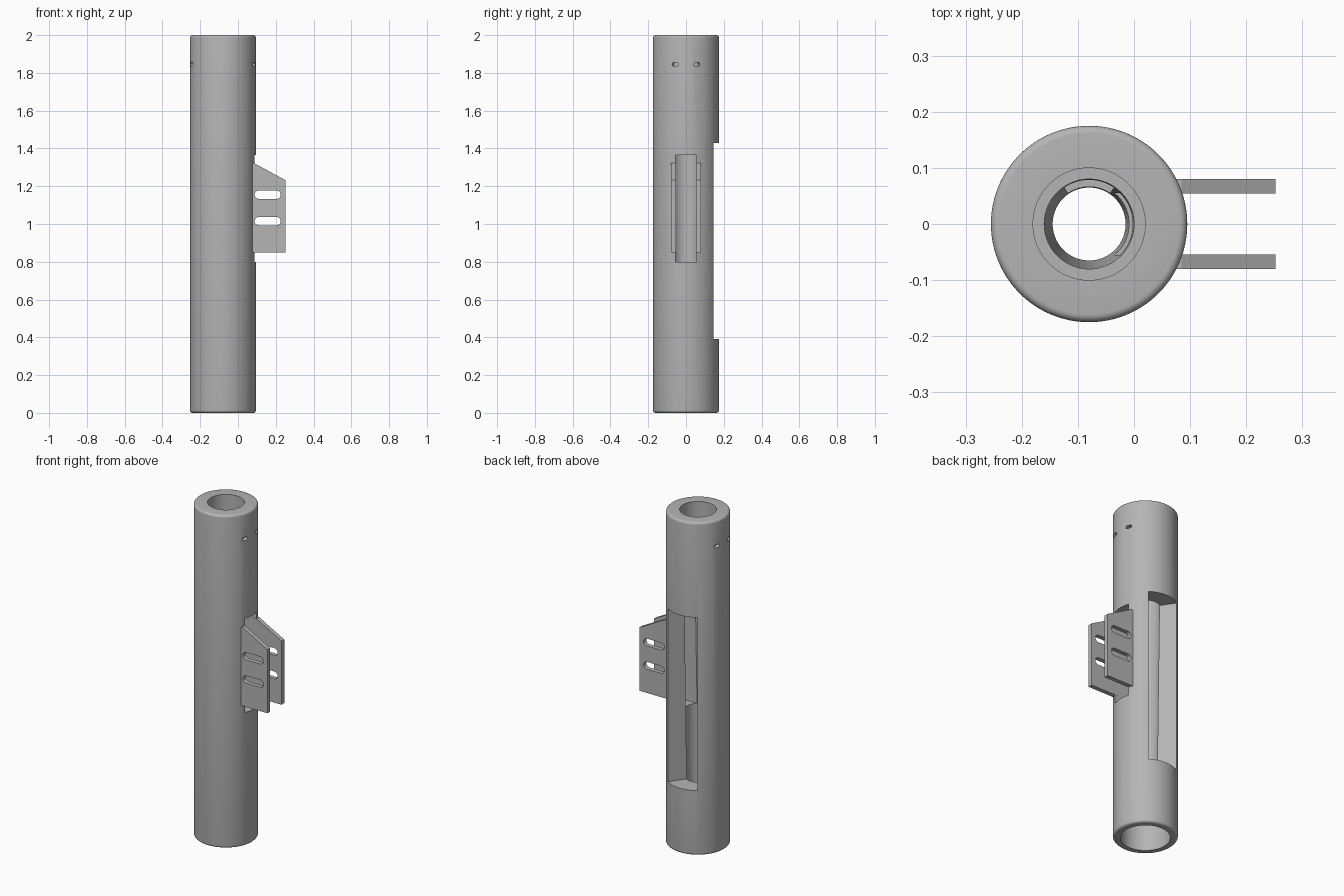
import bpy, bmesh, math
from mathutils import Matrix, Vector

if "Cube" in bpy.data.objects:
    bpy.data.objects.remove(bpy.data.objects["Cube"])

AXIS_X = -0.08      # tube centre line
R = 0.175           # tube outer radius

grey = bpy.data.materials.new("plain grey")
grey.use_nodes = True
colour = (0.46, 0.46, 0.46, 1)
grey.diffuse_color = colour
grey.node_tree.nodes["Principled BSDF"].inputs["Base Color"].default_value = colour


def make_object(name, bm):
    bmesh.ops.recalc_face_normals(bm, faces=bm.faces)
    mesh = bpy.data.meshes.new(name)
    bm.to_mesh(mesh)
    bm.free()
    mesh.materials.append(grey)
    ob = bpy.data.objects.new(name, mesh)
    bpy.context.collection.objects.link(ob)
    return ob


def prism(name, outline, low, high, matrix=Matrix()):
    """Extrude a flat outline from low to high along z, then place it."""
    bm = bmesh.new()
    face = bm.faces.new([bm.verts.new((u, v, low)) for u, v in outline])
    new = bmesh.ops.extrude_face_region(bm, geom=[face])["geom"]
    bmesh.ops.translate(bm, vec=(0, 0, high - low),
                        verts=[g for g in new if isinstance(g, bmesh.types.BMVert)])
    bm.transform(matrix)
    return make_object(name, bm)


def capsule(cu, cv, length, height, steps=10):
    """Outline of a slot with round ends."""
    r, points = height / 2, []
    for side in (1, -1):
        for i in range(steps + 1):
            a = -math.pi / 2 + math.pi * i / steps
            points.append((cu + side * (length / 2 - r + r * math.cos(a)),
                           cv + side * r * math.sin(a)))
    return points


def cut(ob, cutter):
    mod = ob.modifiers.new("cut", "BOOLEAN")
    mod.operation, mod.solver, mod.object = "DIFFERENCE", "EXACT", cutter
    select(ob)
    bpy.ops.object.modifier_apply(modifier=mod.name)
    bpy.data.objects.remove(cutter)


def select(ob):
    bpy.ops.object.select_all(action="DESELECT")
    ob.select_set(True)
    bpy.context.view_layer.objects.active = ob


# Tube: outer wall with rounded rims, counterbores and a tapered bore
fillet = 0.014
profile = []
for z, start in ((fillet, -90), (2 - fillet, 0)):
    for i in range(6):
        a = math.radians(start + 18 * i)
        profile.append((R - fillet + fillet * math.cos(a), z + fillet * math.sin(a)))
profile += [(0.10, 2), (0.10, 1.55), (0.08, 1.55), (0.065, 0.28),
            (0.135, 0.28), (0.135, 0)]
bm = bmesh.new()
segments = 96
rings = []
for s in range(segments):
    a = 2 * math.pi * s / segments
    rings.append([bm.verts.new((AXIS_X + r * math.cos(a), r * math.sin(a), z))
                  for r, z in profile])
for s in range(segments):
    here, there = rings[s], rings[(s + 1) % segments]
    for i in range(len(profile)):
        j = (i + 1) % len(profile)
        bm.faces.new((here[i], there[i], there[j], here[j]))
tube = make_object("tube", bm)

# Long rear window with radial sides
centre = Matrix.Translation((AXIS_X, 0, 0))
window = [(-0.034, 0.05), (0.034, 0.05), (0.136, 0.2), (-0.136, 0.2)]
cut(tube, prism("window_cutter", window, 0.39, 1.43, centre))

# Side slot between the bracket plates
slot = [(0, -0.055), (0.2, -0.055), (0.2, 0.055), (0, 0.055)]
cut(tube, prism("slot_cutter", slot, 0.80, 1.365, centre))

# Small oval notches near the top, in pairs on both sides
for degrees in (-19, 19, 161, 199):
    a = math.radians(degrees)
    out = Vector((math.cos(a), math.sin(a), 0))
    along = Vector((-math.sin(a), math.cos(a), 0))
    place = Matrix((along, (0, 0, 1), out)).transposed().to_4x4()
    place = Matrix.Translation((AXIS_X, 0, 1.845)) @ place
    cut(tube, prism("notch_cutter", capsule(0, 0, 0.036, 0.019), R - 0.025, R + 0.03, place))

# Two bracket plates, each with two long slots
upright = Matrix.Rotation(math.pi / 2, 4, "X")   # outline v becomes height
plate_outline = [(0.06, 0.85), (0.252, 0.85), (0.252, 1.232), (0.085, 1.322), (0.06, 1.322)]
parts = [tube]
for name, low in (("front_plate", 0.054), ("back_plate", -0.08)):
    plate = prism(name, plate_outline, low, low + 0.026, upright)
    for height in (1.015, 1.155):
        cut(plate, prism("plate_cutter", capsule(0.157, height, 0.138, 0.044),
                         low - 0.02, low + 0.046, upright))
    parts.append(plate)

for ob in parts:
    select(ob)
    bpy.ops.object.shade_smooth_by_angle(angle=math.radians(25))
